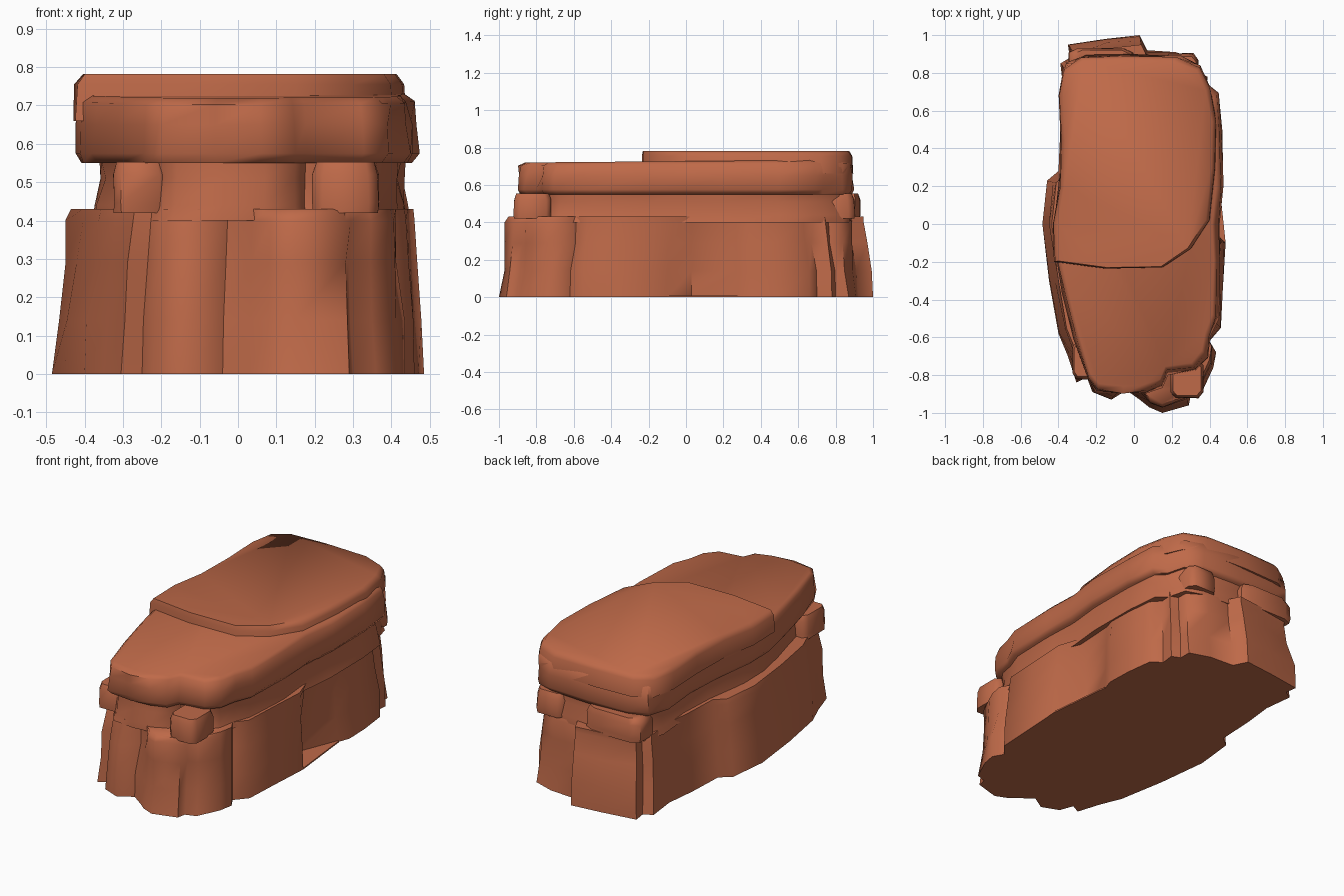
import bpy, bmesh, math, random

random.seed(4)
mat = bpy.data.materials.new("red sandstone")
mat.diffuse_color = (0.52, 0.143, 0.066, 1)


def strata(name, outline, rings, jitter=0.0, angle=50, tilt=0.0, notch=None):
    """Loft an outline through rings of (z, x scale, y scale, x shift)."""
    bm = bmesh.new()
    rows = []
    for k, (z, sx, sy, dx) in enumerate(rings):
        row = []
        inner = 0 < k < len(rings) - 1
        for i, (x, y) in enumerate(outline):
            j = 1 + (random.uniform(-jitter, jitter) if inner else 0)
            zz = z + (tilt * y if k >= len(rings) - 2 else 0)
            if i == notch:  # hollow that closes towards the top
                x += 0.10 * k / (len(rings) - 1)
            row.append(bm.verts.new((x * sx * j + dx, y * sy * j, zz)))
        rows.append(row)
    n = len(outline)
    for a, b in zip(rows, rows[1:]):
        for i in range(n):
            bm.faces.new((a[i], a[(i + 1) % n], b[(i + 1) % n], b[i]))
    bm.faces.new(rows[0][::-1])
    bm.faces.new(rows[-1])
    bmesh.ops.recalc_face_normals(bm, faces=bm.faces)
    me = bpy.data.meshes.new(name)
    bm.to_mesh(me)
    bm.free()
    me.materials.append(mat)
    ob = bpy.data.objects.new(name, me)
    bpy.context.collection.objects.link(ob)
    bpy.ops.object.select_all(action='DESELECT')
    ob.select_set(True)
    bpy.context.view_layer.objects.active = ob
    bpy.ops.object.shade_smooth_by_angle(angle=math.radians(angle))
    return ob


# tall base cliff with vertical clefts
base = [(0.08, -0.97), (0.15, -1.0), (0.29, -0.96), (0.30, -0.91), (0.36, -0.89),
        (0.42, -0.76), (0.435, -0.68), (0.40, -0.62), (0.46, -0.55), (0.47, -0.35),
        (0.485, -0.1), (0.34, 0.03), (0.44, 0.28), (0.465, 0.35), (0.46, 0.5),
        (0.44, 0.66), (0.38, 0.70), (0.39, 0.78), (0.34, 0.80), (0.34, 0.87),
        (0.22, 0.91), (0.07, 0.92), (0.03, 1.0), (-0.15, 0.98), (-0.35, 0.95),
        (-0.34, 0.88), (-0.39, 0.85), (-0.37, 0.68), (-0.39, 0.5), (-0.40, 0.28),
        (-0.46, 0.23), (-0.485, 0.0), (-0.45, -0.3), (-0.40, -0.58), (-0.35, -0.70),
        (-0.305, -0.84), (-0.25, -0.81), (-0.22, -0.89), (-0.12, -0.93),
        (-0.04, -0.88), (0.03, -0.93)]
strata("base_cliff", base, [(0, 1, 1, 0), (0.14, .98, .985, 0.002),
                            (0.29, .95, .968, 0.006), (0.40, .932, .96, 0.01),
                            (0.43, .92, .95, 0.011)], 0.018, 62, notch=11)

# thin floor sheet left exposed under the hollow in the right wall
strata("floor_sheet", [(0.485, -0.1), (0.445, 0.28), (0.3, 0.28), (0.3, -0.1)],
       [(0, 1, 1, 0), (0.008, 1, 1, 0)])

# overhanging cap outline, also used for the recessed band below it
cap = [(-0.25, -0.83), (-0.2, -0.885), (-0.06, -0.9), (0.06, -0.89), (0.15, -0.86),
       (0.18, -0.79), (0.33, -0.77), (0.39, -0.70), (0.41, -0.6), (0.45, -0.5),
       (0.46, -0.2), (0.45, 0.0), (0.472, 0.2), (0.47, 0.5), (0.45, 0.69),
       (0.39, 0.74), (0.36, 0.85), (0.25, 0.885), (0.0, 0.9), (-0.25, 0.885),
       (-0.36, 0.85), (-0.40, 0.72), (-0.38, 0.5), (-0.39, 0.28), (-0.425, 0.0),
       (-0.42, -0.18), (-0.38, -0.36), (-0.32, -0.6)]
strata("recessed_band", cap, [(0.40, .92, .99, 0.012), (0.44, .90, .98, 0.014),
                              (0.51, .87, .965, 0.017), (0.56, .89, .97, 0.017)],
       0.018)
strata("cap_ledge", cap, [(0.55, .96, .985, 0), (0.575, .995, 1, 0),
                          (0.65, .985, .995, 0), (0.71, .965, .985, 0),
                          (0.727, .92, .955, 0)], 0.016, 60, 0.008)

# raised rear slab on the cap, flush with the cap's rear walls
slab = [(-0.42, -0.2), (-0.15, -0.235), (0.15, -0.23), (0.3, -0.13), (0.40, 0.02),
        (0.43, 0.3), (0.435, 0.55), (0.40, 0.72), (0.35, 0.83), (0.22, 0.88),
        (-0.05, 0.89), (-0.28, 0.88), (-0.37, 0.82), (-0.395, 0.68),
        (-0.385, 0.45), (-0.39, 0.2), (-0.425, 0.0)]
strata("upper_slab", slab, [(0.66, 1.01, 1.005, 0), (0.755, 1, 1, 0),
                            (0.782, .95, .98, 0)], 0.006, 60)


# boulders wedged in the recessed band
def boulder(name, cx, cy, rx, ry, z0, z1):
    pts = [(1, -.7), (1, .7), (.7, 1), (-.7, 1), (-1, .7), (-1, -.7), (-.7, -1), (.7, -1)]
    h = z1 - z0
    ob = strata(name, pts, [(z0, rx, ry, 0), (z0 + h * .2, rx, ry, 0),
                            (z0 + h * .75, rx, ry, 0), (z1, rx * .88, ry * .88, 0)],
                0.04, 60)
    ob.location = (cx, cy, 0)


for i, b in enumerate([(-0.255, -0.72, .07, .10), (0.28, -0.82, .085, .10),
                       (0.25, 0.79, .09, .11), (-0.17, 0.85, .17, .08)]):
    boulder("band_boulder_%d" % i, *b, 0.42, 0.553)
